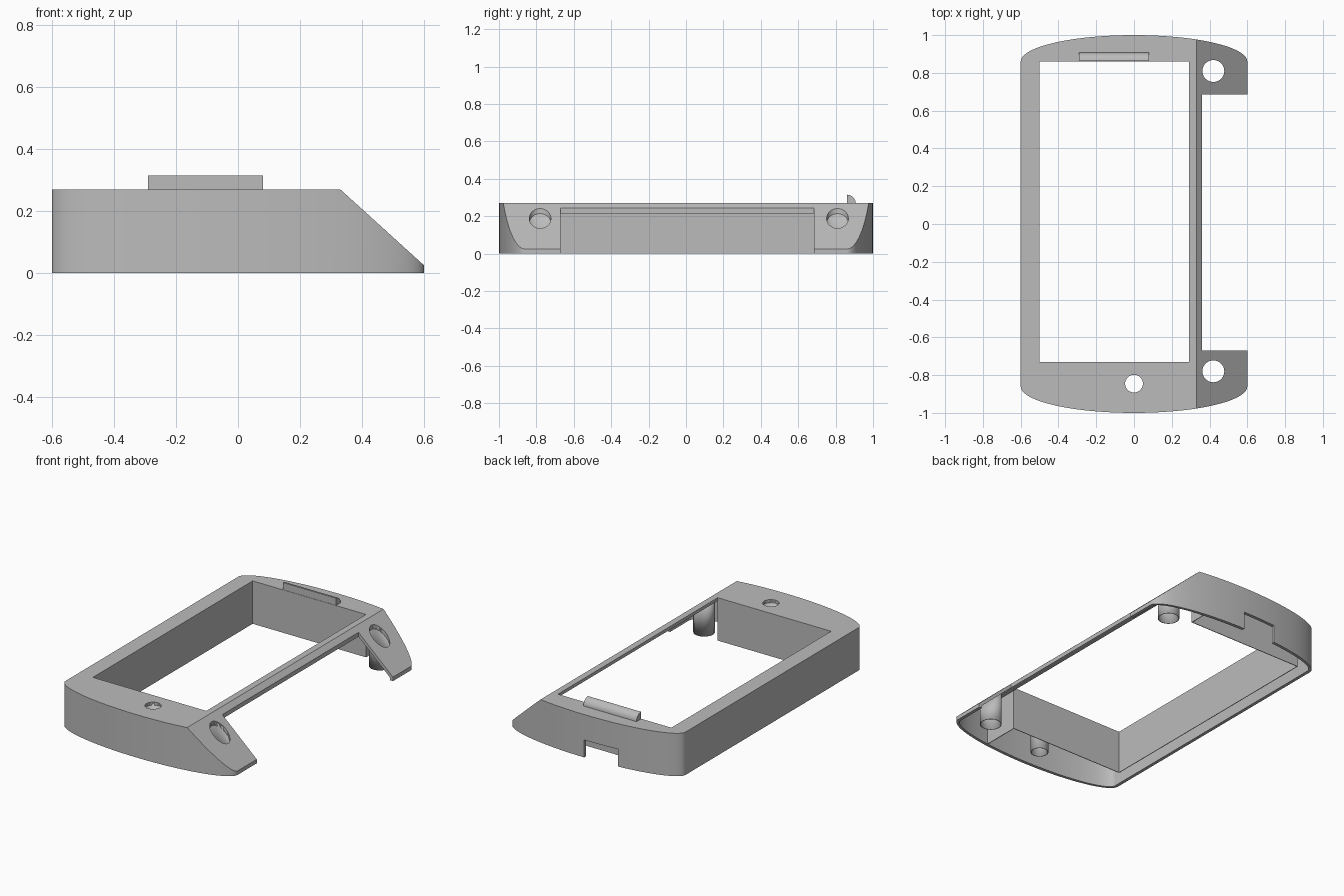
import bpy, bmesh, math
from mathutils import Vector

if "Cube" in bpy.data.objects:
    bpy.data.objects.remove(bpy.data.objects["Cube"], do_unlink=True)

HEIGHT, WALL = 0.27, 0.02
SLOPE_POINT = Vector((0.33, 0, HEIGHT))
SLOPE_NORMAL = Vector((0.245, 0, 0.27)).normalized()

grey = bpy.data.materials.new("plain grey")
grey.use_nodes = True
COLOR = (0.5, 0.5, 0.5, 1)
grey.diffuse_color = COLOR
grey.node_tree.nodes["Principled BSDF"].inputs["Base Color"].default_value = COLOR


def finish(bm, name):
    bmesh.ops.recalc_face_normals(bm, faces=bm.faces)
    mesh = bpy.data.meshes.new(name)
    bm.to_mesh(mesh)
    bm.free()
    mesh.materials.append(grey)
    ob = bpy.data.objects.new(name, mesh)
    bpy.context.collection.objects.link(ob)
    return ob


def activate(ob):
    bpy.ops.object.select_all(action="DESELECT")
    ob.select_set(True)
    bpy.context.view_layer.objects.active = ob


def smooth(ob):
    activate(ob)
    bpy.ops.object.shade_smooth_by_angle(angle=math.radians(30))


def prism(name, points, direction):
    bm = bmesh.new()
    face = bm.faces.new([bm.verts.new(p) for p in points])
    new = bmesh.ops.extrude_face_region(bm, geom=[face])["geom"]
    bmesh.ops.translate(bm, vec=direction, verts=[v for v in new if isinstance(v, bmesh.types.BMVert)])
    return finish(bm, name)


def box(name, x0, x1, y0, y1, z0, z1):
    return prism(name, [(x0, y0, z0), (x1, y0, z0), (x1, y1, z0), (x0, y1, z0)], (0, 0, z1 - z0))


def slice_slope(bm, inset, fill):
    cut = bmesh.ops.bisect_plane(bm, geom=bm.verts[:] + bm.edges[:] + bm.faces[:],
                                 plane_co=SLOPE_POINT - SLOPE_NORMAL * inset,
                                 plane_no=SLOPE_NORMAL, clear_outer=True)["geom_cut"]
    if fill:
        bmesh.ops.edgeloop_fill(bm, edges=[e for e in cut if isinstance(e, bmesh.types.BMEdge)])


def rounded_body(name, inset, z0, z1, steps=48):
    # straight sides, half-ellipse ends, one sloping side
    points = []
    for end in (1, -1):
        for i in range(steps + 1):
            a = math.pi * i / steps
            points.append((end * (0.6 - inset) * math.cos(a),
                           end * (0.86 + (0.14 - inset) * math.sin(a)), z0))
    ob = prism(name, points, (0, 0, z1 - z0))
    bm = bmesh.new()
    bm.from_mesh(ob.data)
    slice_slope(bm, inset, True)
    bmesh.ops.recalc_face_normals(bm, faces=bm.faces)
    bm.to_mesh(ob.data)
    bm.free()
    return ob


def cylinder(name, x, y, r, z0, z1, caps=True):
    bm = bmesh.new()
    bmesh.ops.create_cone(bm, cap_ends=caps, segments=40, radius1=r, radius2=r, depth=z1 - z0)
    bmesh.ops.translate(bm, vec=(x, y, (z0 + z1) / 2), verts=bm.verts)
    if not caps:
        slice_slope(bm, 0.004, False)
    return finish(bm, name)


def subtract(ob, cutter):
    mod = ob.modifiers.new("cut", "BOOLEAN")
    mod.operation, mod.solver, mod.object = "DIFFERENCE", "EXACT", cutter
    activate(ob)
    bpy.ops.object.modifier_apply(modifier=mod.name)
    bpy.data.objects.remove(cutter, do_unlink=True)


# hollow shell with window, side opening, rear notch and holes
HOLES = {"front_screw_post": (0.42, -0.78, 0.058),
         "rear_screw_post": (0.42, 0.81, 0.058),
         "button_post": (0, -0.845, 0.047)}
shell = rounded_body("shell", 0, 0, HEIGHT)
subtract(shell, rounded_body("hollow", WALL, -0.1, HEIGHT - WALL))
subtract(shell, box("window_cutter", -0.5, 0.29, -0.73, 0.86, -0.2, 0.5))
subtract(shell, box("side_cutter", 0.36, 0.8, -0.67, 0.685, -0.2, 0.5))
subtract(shell, box("notch_cutter", -0.22, 0.01, 0.9, 1.1, -0.2, 0.11))
for x, y, r in HOLES.values():
    subtract(shell, cylinder("hole_cutter", x, y, r, -0.2, 0.5))
smooth(shell)

# thin tubes below the holes
for name, (x, y, r) in HOLES.items():
    post = cylinder(name, x, y, r, 0, HEIGHT - 0.003, caps=False)
    mod = post.modifiers.new("thickness", "SOLIDIFY")
    mod.thickness, mod.offset = 0.004, 1
    smooth(post)

# thin walls hanging around the window
T, TOP = 0.004, HEIGHT - 0.004
box("window_left_wall", -0.5 - T, -0.5, -0.73, 0.86, 0, TOP)
box("window_rear_wall", -0.5, 0.29, 0.86, 0.86 + T, 0, TOP)
box("window_front_wall", -0.5, 0.29, -0.73 - T, -0.73, 0, TOP)
box("front_divider", 0.29 - T, 0.29, -0.968, -0.73, 0, TOP)
box("rear_divider", 0.29 - T, 0.29, 0.86, 0.968, 0, TOP)

# quarter-round ridge behind the window
R = 0.045
arc = [(-0.29, 0.862 + R * math.cos(i * math.pi / 24), HEIGHT + R * math.sin(i * math.pi / 24))
       for i in range(13)]
smooth(prism("rear_ridge", [(-0.29, 0.862, HEIGHT - 0.005)] + [(-0.29, 0.862 + R, HEIGHT - 0.005)] + arc,
             (0.37, 0, 0)))
